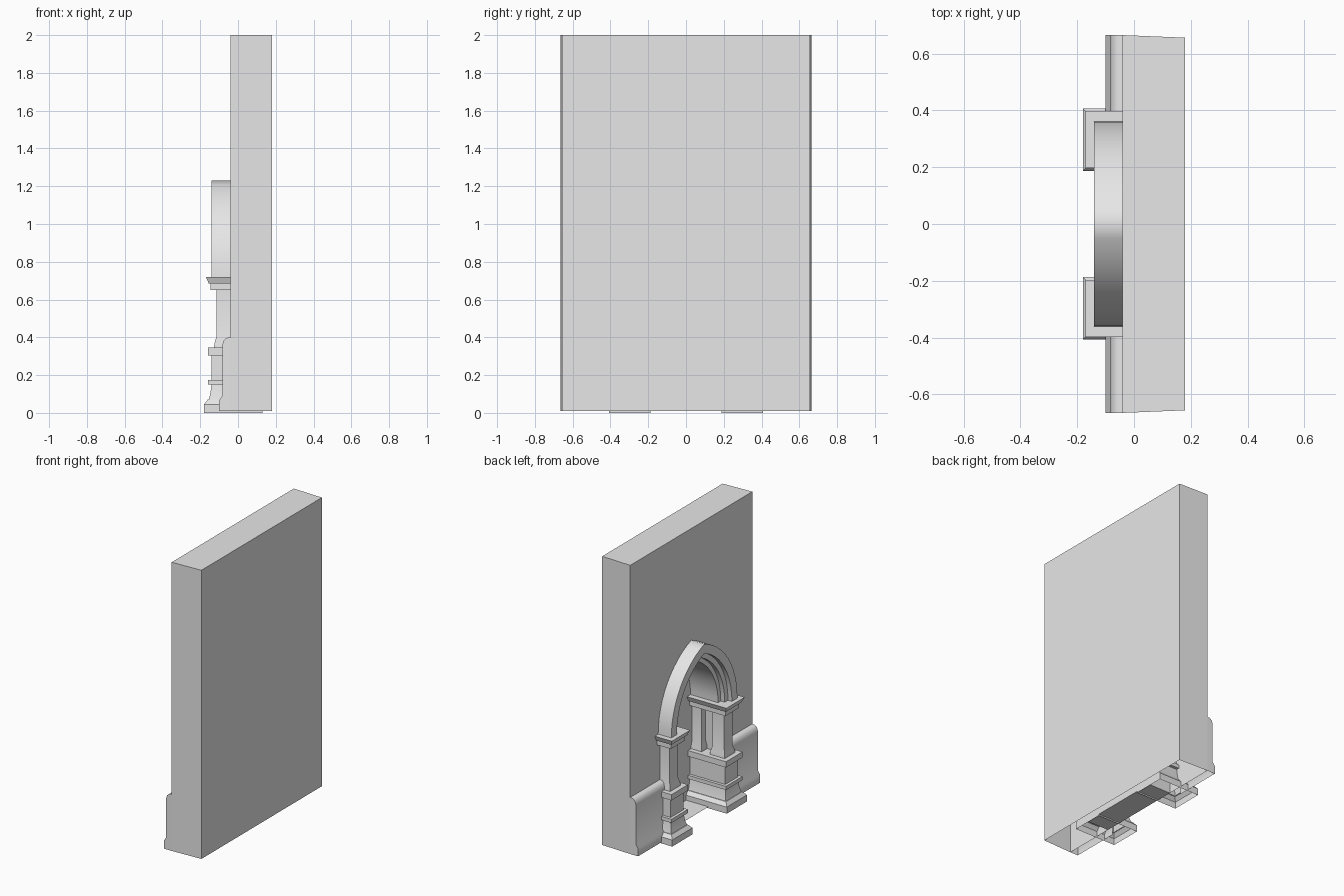
import bpy, bmesh, math

cube = bpy.data.objects.get("Cube")
if cube:
    bpy.data.objects.remove(cube)

stone = bpy.data.materials.new("grey_stone")
stone.use_nodes = True
stone.diffuse_color = (0.8, 0.8, 0.8, 1)
stone.node_tree.nodes["Principled BSDF"].inputs["Base Color"].default_value = (0.8, 0.8, 0.8, 1)

SPRING = 0.72        # height where the arch starts
NICHE_BACK = 0.13    # depth of the niche
GROUND = 0.01        # underside of the wall
FACE = -0.04         # front plane of the wall
HALF = 0.665         # half length of the wall


def finish(name, bm, angle=40):
    """Turn a bmesh into a smooth-by-angle stone object."""
    bmesh.ops.recalc_face_normals(bm, faces=bm.faces)
    mesh = bpy.data.meshes.new(name)
    bm.to_mesh(mesh)
    bm.free()
    mesh.materials.append(stone)
    mesh.shade_smooth()
    mesh.set_sharp_from_angle(angle=math.radians(angle))
    obj = bpy.data.objects.new(name, mesh)
    bpy.context.collection.objects.link(obj)
    return obj


def rings_to_faces(bm, rings, closed):
    """Bridge successive rings of points with quads."""
    rows = [[bm.verts.new(p) for p in ring] for ring in rings]
    count = len(rows[0])
    for a, b in zip(rows, rows[1:]):
        for i in range(count if closed else count - 1):
            j = (i + 1) % count
            bm.faces.new((a[i], a[j], b[j], b[i]))
    return rows


def arch_points(inset, steps=12):
    """Pointed arch in (y, z), from the +y foot over to the -y foot."""
    offset = 0.181
    radius = 0.541 - inset
    end = math.acos(offset / radius)
    half = []
    for i in range(steps + 1):
        a = end * i / steps
        half.append((radius * math.cos(a) - offset, SPRING + radius * math.sin(a)))
    return half + [(-y, z) for y, z in reversed(half[:-1])]


# Wall: hollow slab, open underneath, with an arched niche
bm = bmesh.new()
jamb = 0.30
opening = [(jamb, GROUND), (jamb, SPRING)] + arch_points(0.125) + [(-jamb, SPRING), (-jamb, GROUND)]
front, back = rings_to_faces(
    bm, [[(x, y, z) for y, z in opening] for x in (FACE, NICHE_BACK)], False)
bm.faces.new(back)
bm.faces.new((front[0], front[-1], back[-1], back[0]))
outline = [(-1, GROUND), (-1, 2), (1, 2), (1, GROUND)]
outer, rear = rings_to_faces(
    bm, [[(x, s * half, z) for s, z in outline] for x, half in ((FACE, HALF), (0.18, 0.656))], False)
bm.faces.new(rear)
bm.faces.new(outer + front)
finish("wall", bm)

# Arch trim: stepped moulding swept round the opening
bm = bmesh.new()
steps = [(0, FACE), (0, -0.14), (0.06, -0.14), (0.06, -0.11),
         (0.095, -0.11), (0.095, -0.08), (0.125, -0.08), (0.125, FACE)]
rings_to_faces(bm, [[(x, y, z) for y, z in arch_points(d)] for d, x in steps], False)
finish("arch_trim", bm, 45)


def stack(name, side, profile, x0=-0.115, x1=NICHE_BACK, back_grows=False):
    """Rectangular block lofted from (height, overhang) pairs."""
    bm = bmesh.new()
    rings = []
    for z, o in profile:
        xa, xb = x0 - o, x1 + (o if back_grows else 0)
        ya, yb = side * (0.252 - o), side * (0.342 + o)
        rings.append([(xa, ya, z), (xb, ya, z), (xb, yb, z), (xa, yb, z)])
    rows = rings_to_faces(bm, rings, True)
    bm.faces.new(rows[-1])
    if profile[0][0] > 0:
        bm.faces.new(rows[0])
    finish(name, bm, 30)


pedestal = [(0, 0.065), (0.045, 0.065), (0.07, 0.045), (0.07, 0.04), (0.1, 0.032),
            (0.15, 0.025), (0.15, 0.045), (0.175, 0.045), (0.175, 0.025),
            (0.305, 0.025), (0.305, 0.045), (0.345, 0.045)]
shaft = [(0.345, 0.012), (0.365, 0.01), (0.4, 0), (0.65, 0)]
capital = [(0.65, 0.03), (0.685, 0.03), (0.685, 0.04), (0.72, 0.055)]
dado = [(FACE, 0.4), (-0.06, 0.397), (-0.075, 0.385), (-0.083, 0.36),
        (-0.083, 0.09), (-0.1, 0.065), (-0.1, GROUND)]

for side, label in ((1, "back"), (-1, "front")):
    # Pier: pedestal, two square columns and a shared capital
    stack(label + "_pedestal", side, pedestal)
    stack(label + "_outer_column", side, shaft, -0.115, -0.025, True)
    stack(label + "_inner_column", side, shaft, 0.06, NICHE_BACK)
    stack(label + "_capital", side, capital)

    # Wainscot: rounded-top panel with a skirting
    bm = bmesh.new()
    end, inner = rings_to_faces(
        bm, [[(x, side * y, z) for x, z in dado] for y in (HALF, 0.33)], False)
    foot = bm.verts.new((FACE, side * HALF, GROUND))
    bm.faces.new(end + [foot])
    finish(label + "_wainscot", bm)
